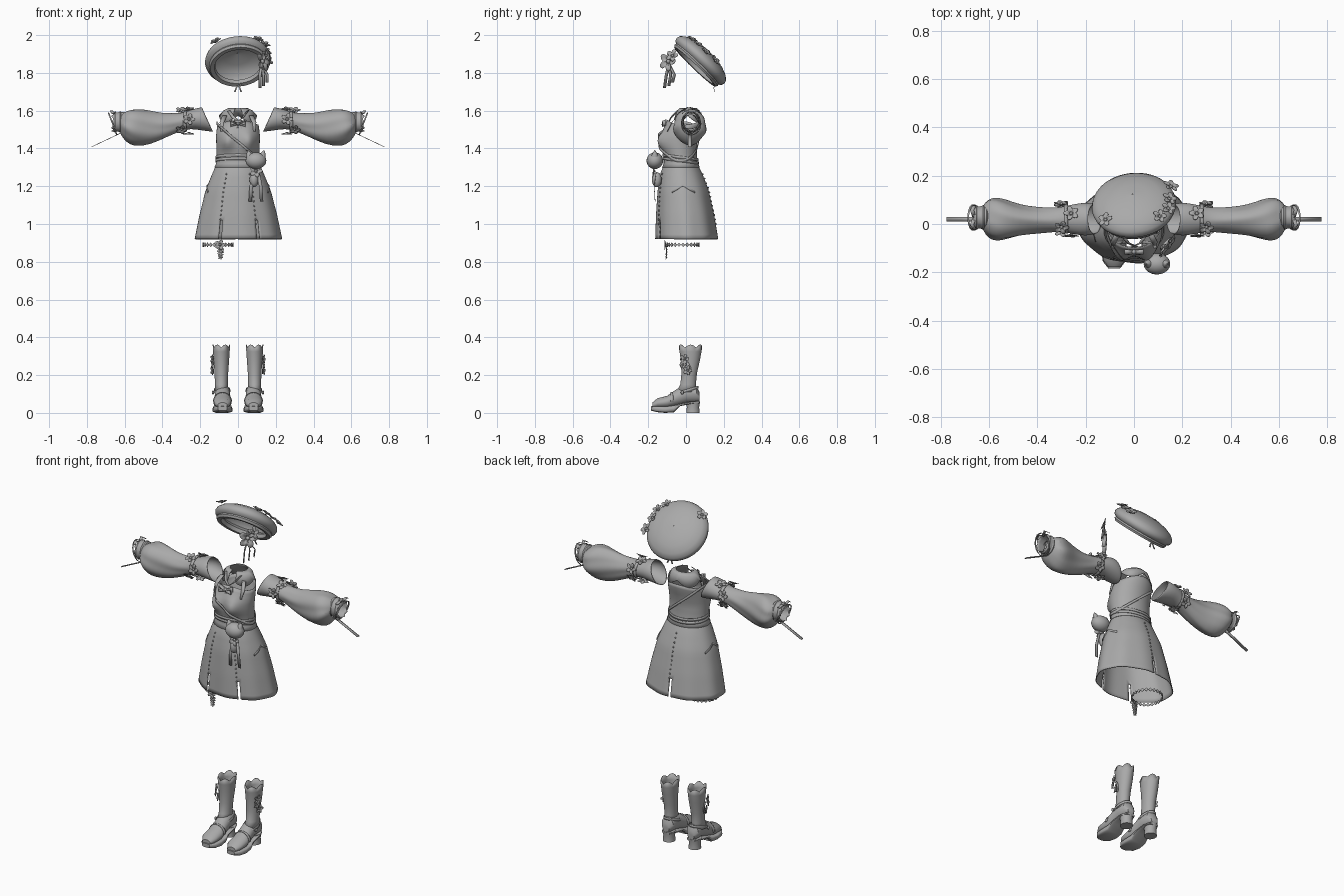
import bpy, bmesh, math
from math import sin, cos, pi, tau, exp
from mathutils import Vector, Matrix

cube = bpy.data.objects.get("Cube")
if cube:
    bpy.data.objects.remove(cube)

grey = bpy.data.materials.new("cloth grey")
grey.use_nodes = True
grey.diffuse_color = (0.4, 0.4, 0.4, 1)
grey.node_tree.nodes["Principled BSDF"].inputs["Base Color"].default_value = grey.diffuse_color


def finish(name, bm, matrix=None, thick=0):
    bmesh.ops.recalc_face_normals(bm, faces=bm.faces)
    mesh = bpy.data.meshes.new(name)
    bm.to_mesh(mesh)
    bm.free()
    mesh.materials.append(grey)
    mesh.shade_smooth()
    mesh.set_sharp_from_angle(angle=math.radians(42))
    ob = bpy.data.objects.new(name, mesh)
    bpy.context.collection.objects.link(ob)
    if matrix:
        ob.matrix_world = matrix
    if thick:
        mod = ob.modifiers.new("thickness", "SOLIDIFY")
        mod.thickness = thick
    return ob


def loft(name, rings, cap=False, closed=True, skip=None, matrix=None, thick=0):
    """Skin a list of point rings; skip(row, column) leaves a hole."""
    bm = bmesh.new()
    rows = [[bm.verts.new(p) for p in ring] for ring in rings]
    n = len(rows[0])
    for i in range(len(rows) - 1):
        for j in range(n if closed else n - 1):
            if skip and skip(i, j):
                continue
            k = (j + 1) % n
            bm.faces.new((rows[i][j], rows[i][k], rows[i + 1][k], rows[i + 1][j]))
    if cap:
        bm.faces.new(rows[0])
        bm.faces.new(rows[-1])
    return finish(name, bm, matrix, thick)


def angles(n):
    return [tau * j / n for j in range(n)]


def lathe(name, profile, matrix, n=48):
    return loft(name, [[(r * cos(t), r * sin(t), h) for t in angles(n)] for r, h in profile], matrix=matrix)


def facing(loc, normal):
    return Matrix.Translation(loc) @ Vector(normal).to_track_quat("Z", "Y").to_matrix().to_4x4()


def ball(name, loc, size):
    bm = bmesh.new()
    bmesh.ops.create_uvsphere(bm, u_segments=20, v_segments=12, radius=1)
    return finish(name, bm, Matrix.Translation(loc) @ Matrix.Diagonal((*size, 1)))


def strip(name, points, across, thick=0.003, closed=False):
    """Flat ribbon through points, widened along the across vector."""
    a = Vector(across)
    return loft(name, [[Vector(p) - a for p in points], [Vector(p) + a for p in points]],
                closed=closed, thick=thick)


def flower(name, loc, normal, r):
    def ring(f, h):
        return [(f * r * (0.55 + 0.45 * abs(cos(2.5 * t))) * cos(t),
                 f * r * (0.55 + 0.45 * abs(cos(2.5 * t))) * sin(t), h * r) for t in angles(40)]
    loft(name, [ring(0.05, 0), ring(0.6, 0.12), ring(1, 0.25)], matrix=facing(loc, normal), thick=0.002)
    ball(name + "_centre", Vector(loc) + Vector(normal).normalized() * r * 0.1, [r * 0.2] * 3)


def bow(name, loc, s, tail):
    x, y, z = loc
    for d in (-1, 1):
        strip(name + "_loop", [(x, y - .004, z), (x + d * s, y, z + s * .5),
                               (x + d * s, y, z - s * .3), (x, y - .004, z)], (0, s * .25, s * .1))
        strip(name + "_tail", [(x, y, z), (x + d * s * .5, y - .004, z - tail * .6),
                               (x + d * s * .8, y, z - tail)], (s * .2, 0, 0))
    ball(name + "_knot", loc, [s * .25] * 3)


# Dress: height, half width, front, back
BODY = [(.92, .232, -.162, .17), (1.05, .205, -.158, .148), (1.18, .172, -.15, .12),
        (1.27, .135, -.135, .085), (1.32, .113, -.115, .06), (1.36, .11, -.115, .055),
        (1.42, .112, -.13, .055), (1.47, .113, -.13, .065), (1.52, .107, -.11, .08),
        (1.56, .1, -.09, .085)]


def body(z, t, out=0.0):
    for a, b in zip(BODY, BODY[1:]):
        if z <= b[0]:
            break
    k = (z - a[0]) / (b[0] - a[0])
    hx, yf, yb = (a[i] + (b[i] - a[i]) * k for i in (1, 2, 3))
    x = (hx + out) * cos(t)
    y = (yf + yb) / 2 + ((yb - yf) / 2 + out) * sin(t)
    if sin(t) < 0:  # bust
        y -= .03 * exp(-((abs(x) - .06) / .035) ** 2 - ((z - 1.44) / .045) ** 2)
    return Vector((x, y, z))


N = 96
seams = (90, 244, 296)
slits = [round(N * a / 360) for a in seams]
skirt_z = [.92 + .4 * i / 16 for i in range(17)]
loft("skirt", [[body(z, t, .006 * cos(9 * t) * (1.32 - z)) for t in angles(N)] for z in skirt_z],
     skip=lambda i, j: i < 4 and j in slits, thick=.005)
loft("bodice", [[body(1.3 + (.225 + .025 * sin(t) ** 2) * i / 12, t, .003) for t in angles(64)]
                for i in range(13)], thick=.004)
for seam in seams:  # seam buttons
    for i in range(12):
        ball("skirt_button", body(1.0 + .024 * i, math.radians(seam), .002), (.004, .004, .005))

# Pocket flaps, belt and shoulder strap follow the body
for side in (0, pi):
    strip("pocket_flap", [body(1.17 + .035 * (1 - abs(k)), side + .45 * k, .003)
                          for k in (-1, -.5, 0, .5, 1)], (0, 0, .006))
for i in range(2):
    strip("belt", [body(1.335 - .012 * sin(t) + .018 * i, t, .008) for t in angles(64)],
          (0, 0, .007), closed=True)
strip("shoulder_strap", [body(1.435 - .1 * cos(t), t, .01) for t in angles(64)], (0, 0, .008), closed=True)

# Collar with pointed hem and open front
COLLAR = [(.05, .045, 1.615, 0), (.078, .06, 1.6, 0), (.1, .075, 1.575, .035)]
loft("collar", [[(hx * cos(t), .01 + ry * sin(t), z - d * abs(sin(2 * t)))
                 for t in angles(48)] for hx, ry, z, d in COLLAR],
     skip=lambda i, j: 34 <= j < 38, thick=.004)
for s in (-1, 1):
    strip("bodice_strap", [(s * .07, -.045, 1.575), (s * .085, -.075, 1.54), (s * .08, -.1, 1.49)],
          (.012, 0, 0))
    strip("neck_ribbon", [(s * .05, -.045, 1.6), (s * .025, -.08, 1.565), (-s * .02, -.1, 1.53)],
          (.007, 0, .004))
bow("neck_bow", (0, -.115, 1.53), .04, .06)

# Animal pouch with ears and dangling tassels
ball("pouch", (.095, -.165, 1.335), (.055, .044, .044))
for s in (-1, 1):
    lathe("pouch_ear", [(.018, 0), (.011, .018), (.001, .032)],
          facing((.095 + s * .034, -.165, 1.36), (s * .3, 0, 1)), 16)
    strip("pouch_tassel", [(.095 + s * .012, -.16, 1.27), (.095 + s * .025, -.17, 1.2),
                           (.095 + s * .03, -.165, 1.12)], (.009, 0, 0))
flower("pouch_flower", (.095, -.165, 1.28), (0, -1, .1), .035)
ball("pouch_charm", (.085, -.155, 1.235), (.024, .026, .04))

# Beret with rolled band, dome and flowers
hat = facing((0, .075, 1.862), (-.08, .69, .72))
lathe("beret", [(.122, -.02), (.128, -.04), (.15, -.042), (.158, -.03), (.155, -.022), (.17, -.012),
                (.175, .004), (.17, .02), (.15, .038), (.11, .055), (.06, .066), (.002, .07)], hat)
lathe("beret_lining", [(.122, -.02), (.155, 0), (.14, .028), (.08, .05), (.002, .058)], hat)
for a, r, size in ((170, .15, .032), (150, .16, .03), (195, .165, .035), (130, .155, .03), (40, .16, .032)):
    a = math.radians(a)
    up = Vector((cos(a) * .5, sin(a) * .5, 1))
    flower("beret_flower", hat @ Vector((r * cos(a), r * sin(a), .042)), hat.to_3x3() @ up, size)
bow("beret_back_bow", (0, .15, 1.745), .02, .045)

# Hair flowers with hanging ribbons
flower("hair_flower", (.125, -.09, 1.86), (1, -.8, .2), .055)
flower("hair_flower", (.145, -.07, 1.89), (1, -.5, .4), .035)
for x, y, z in ((.115, -.115, 1.72), (.135, -.09, 1.73), (.155, -.07, 1.75)):
    strip("hair_ribbon", [(.125, -.09, 1.85), (x, y + .01, 1.79), (x, y, z)], (.007, -.007, 0))

# Sleeves: distance out, centre y and z, half depth and height
SLEEVE = [(.16, .02, 1.553, .062, .066), (.2, .02, 1.557, .07, .06), (.25, .02, 1.555, .062, .05),
          (.3, .02, 1.54, .05, .046), (.34, .017, 1.53, .05, .055), (.4, .015, 1.515, .054, .068),
          (.47, .015, 1.51, .062, .09), (.53, .018, 1.513, .082, .098), (.57, .02, 1.515, .09, .094),
          (.605, .024, 1.52, .08, .07), (.625, .026, 1.53, .05, .048)]
for s in (-1, 1):
    rings = []
    for i, (x, y, z, ry, rz) in enumerate(SLEEVE):
        puff = .05 if 4 <= i < 10 else 0
        lean = .03 if i == 0 else 0
        rings.append([(s * (x + lean * sin(t)), y + ry * (1 + puff * cos(7 * t + i)) * cos(t),
                       z + rz * (1 + puff * cos(5 * t + i)) * sin(t)) for t in angles(40)])
    sleeve = loft("sleeve", rings, thick=.004)
    sub = sleeve.modifiers.new("smooth", "SUBSURF")
    sub.levels = sub.render_levels = 1

    def arm_ring(x, grow, wave=0):
        return [(s * (x + wave * cos(10 * t)), .027 + grow * .9 * cos(t), 1.54 + grow * sin(t))
                for t in angles(60)]
    loft("cuff", [arm_ring(.6, .045), arm_ring(.61, .054), arm_ring(.65, .05), arm_ring(.665, .052, .005)],
         thick=.003)
    for x in (.618, .645):
        loft("cuff_band", [arm_ring(x, .053), arm_ring(x + .006, .057), arm_ring(x + .012, .053)])
    loft("wrist_loop", [[(s * (.66 + .022 * cos(t) + d), .027 + .054 * sin(t), 1.53 + .06 * cos(t))
                         for t in angles(40)] for d in (0, .007)], thick=.003)
    strip("cuff_ribbon", [(s * .61, .02, 1.488), (s * .68, .02, 1.455), (s * .775, .02, 1.41)], (0, .009, 0))
    for d in (-1, 1):
        strip("cuff_bow", [(s * .66, .027, 1.585), (s * .67, .027 + d * .03, 1.6),
                           (s * .66, .027 + d * .05, 1.585)], (.008, 0, 0))
    # Flowered armband
    loft("armband", [[(s * x, .02 + .06 * cos(t), 1.545 + .058 * sin(t)) for t in angles(40)]
                     for x in (.272, .29)], thick=.003)
    for k in range(7):
        t = tau * k / 7 + .3
        flower("armband_flower", (s * (.28 + .02 * (-1) ** k), .02 + .062 * cos(t), 1.545 + .06 * sin(t)),
               (0, cos(t), sin(t)), .032)

# Lace garter with hanging charm
for t in angles(24):
    ring = [(.011, 0), (0, .011), (-.011, 0), (0, -.011)]
    lace = [[(a, b, h) for a, b in ring] for h in (-.002, .002)]
    loft("garter_lace", lace, cap=True,
         matrix=facing((-.105 + .08 * cos(t), -.015 + .085 * sin(t), .89), (cos(t), sin(t), 0)))
flower("garter_flower", (-.095, -.105, .89), (0, -1, 0), .028)
for i in range(4):
    flower("garter_charm", (-.093, -.1, .865 - .014 * i), (0, -1, .1 * i), .02 - .002 * i)

# Boots: shaft rows are height, half width, front, back; foot rows are y, half width, bottom, top
SHAFT = [(.11, .036, -.05, .058), (.15, .034, -.03, .052), (.21, .036, -.024, .058),
         (.28, .041, -.028, .074), (.325, .044, -.034, .082), (.345, .046, -.038, .086)]
FOOT = [(.072, .022, .06, .11), (.055, .038, .055, .14), (0, .04, .052, .155), (-.05, .042, .036, .125),
        (-.1, .049, .025, .09), (-.15, .045, .025, .078), (-.178, .025, .025, .055)]
SOLE = [(.072, .026, .05, .065), (.03, .043, .048, .06), (-.03, .045, .036, .05), (-.065, .049, .003, .04),
        (-.11, .053, 0, .035), (-.155, .047, .004, .037), (-.184, .024, .012, .035)]
for s in (-1, 1):
    loft("boot_shaft", [[(s * .088 + hx * cos(t), (f + b) / 2 + (b - f) / 2 * sin(t),
                          z + (.016 * abs(cos(3 * t)) if z > .34 else 0)) for t in angles(48)]
                        for z, hx, f, b in SHAFT], thick=.004)
    for name, rows, power in (("boot_foot", FOOT, 1), ("boot_sole", SOLE, .4)):
        loft(name, [[(s * .082 + hx * cos(t), y,
                      (a + b) / 2 + (b - a) / 2 * math.copysign(abs(sin(t)) ** power, sin(t)))
                     for t in angles(32)] for y, hx, a, b in rows], cap=True)
    loft("boot_heel", [[(s * .084 + r * cos(t), .037 + r * 1.05 * sin(t), z) for t in angles(24)]
                       for z, r in ((0, .034), (.03, .031), (.06, .036))], cap=True)
    strip("ankle_strap", [(s * .084 + .043 * cos(t), .004 + .062 * sin(t), .118 + .018 * sin(t))
                          for t in angles(32)], (0, 0, .007), closed=True)
    strip("instep_strap", [(s * .082 + .05 * cos(t), -.075, .06 + .05 * sin(t))
                           for t in angles(32)[:17]], (0, .008, 0))
    ball("strap_buckle", (s * .132, -.02, .108), (.006, .008, .01))
    for y, z, r in ((-.005, .285, .026), (.01, .225, .026), (-.015, .255, .02)):
        flower("boot_flower", (s * .13, y, z), (s, -.35, 0), r)
    strip("boot_ribbon", [(s * .131, .005, .27), (s * .132, .02, .24), (s * .129, .012, .205)], (0, .006, 0))
